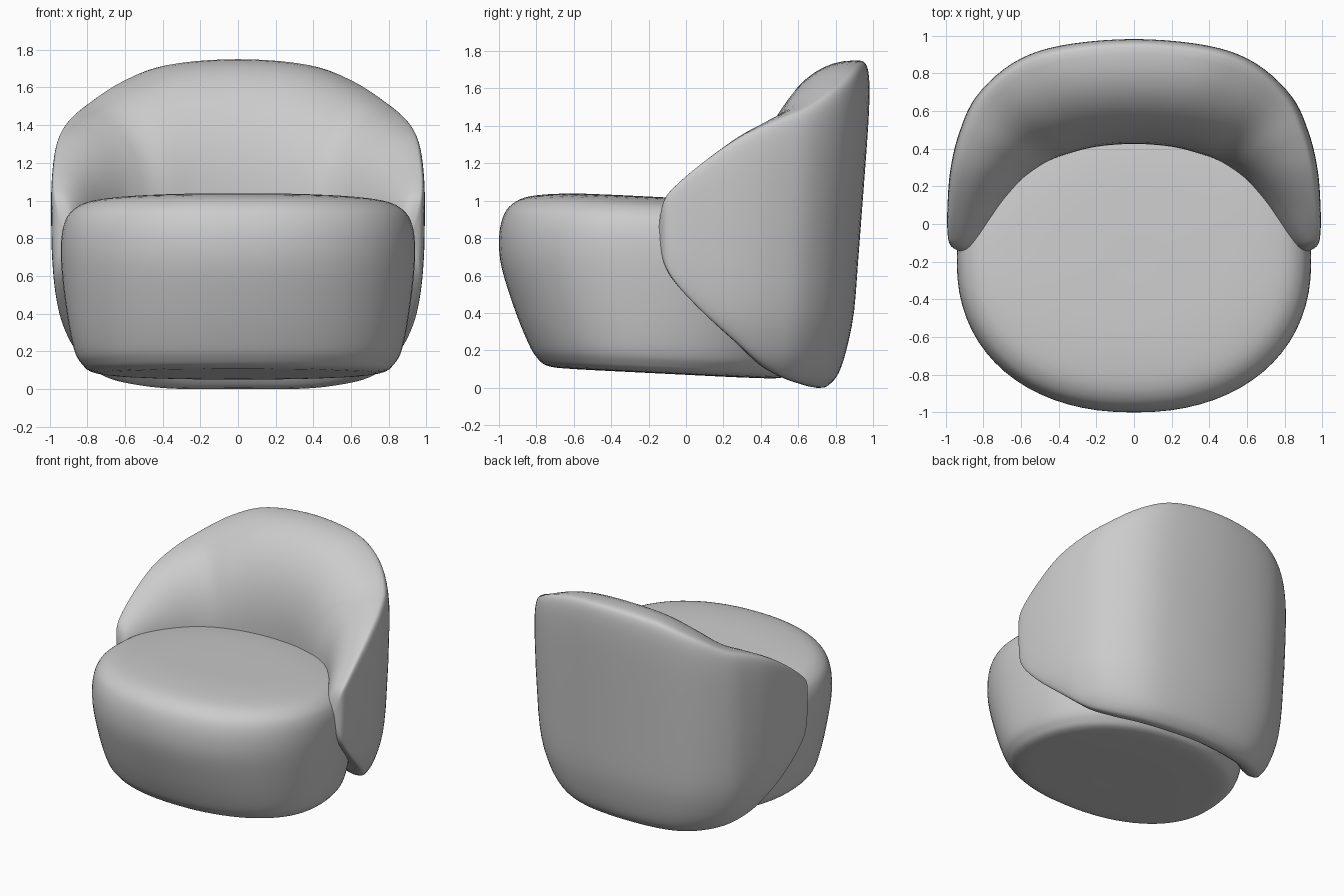
import bpy, math

if "Cube" in bpy.data.objects:
    bpy.data.objects.remove(bpy.data.objects["Cube"])

fabric = bpy.data.materials.new("grey_fabric")
fabric.diffuse_color = (0.6, 0.6, 0.6, 1)
fabric.use_nodes = True
fabric.node_tree.nodes["Principled BSDF"].inputs["Base Color"].default_value = fabric.diffuse_color


def smooth_path(keys, steps):
    """Catmull-Rom interpolation through key tuples of any length."""
    out = []
    n = len(keys)
    for i in range(n - 1):
        p0, p1, p2, p3 = keys[max(i - 1, 0)], keys[i], keys[i + 1], keys[min(i + 2, n - 1)]
        for k in range(steps):
            t = k / steps
            out.append(tuple(
                0.5 * (2 * b + (c - a) * t + (2 * a - 5 * b + 4 * c - d) * t * t
                       + (3 * b - a - 3 * c + d) * t ** 3)
                for a, b, c, d in zip(p0, p1, p2, p3)))
    out.append(tuple(keys[-1]))
    return out


def loft(name, rings):
    """Skin closed rings of equal size and cap both ends."""
    m = len(rings[0])
    verts = [p for r in rings for p in r]
    faces = []
    for i in range(len(rings) - 1):
        for j in range(m):
            k = (j + 1) % m
            faces.append((i * m + j, i * m + k, (i + 1) * m + k, (i + 1) * m + j))
    faces.append(tuple(reversed(range(m))))
    faces.append(tuple(range(len(verts) - m, len(verts))))
    mesh = bpy.data.meshes.new(name)
    mesh.from_pydata(verts, [], faces)
    mesh.materials.append(fabric)
    ob = bpy.data.objects.new(name, mesh)
    bpy.context.collection.objects.link(ob)
    bpy.context.view_layer.objects.active = ob
    ob.select_set(True)
    bpy.ops.object.mode_set(mode='EDIT')
    bpy.ops.mesh.select_all(action='SELECT')
    bpy.ops.mesh.normals_make_consistent(inside=False)
    bpy.ops.object.mode_set(mode='OBJECT')
    bpy.ops.object.shade_smooth_by_angle(angle=math.radians(50))
    ob.select_set(False)
    return ob


def spow(v, e):
    return math.copysign(abs(v) ** e, v)


# Seat: stacked rounded outlines (half width, front depth, height)
seat_keys = [
    (0.05, 0.04, 0.08), (0.55, 0.40, 0.08), (0.76, 0.54, 0.09), (0.83, 0.60, 0.135),
    (0.87, 0.645, 0.21), (0.905, 0.715, 0.38), (0.933, 0.785, 0.60), (0.94, 0.80, 0.75),
    (0.925, 0.78, 0.87), (0.88, 0.73, 0.945), (0.78, 0.63, 0.993), (0.55, 0.43, 1.017),
    (0.25, 0.20, 1.022), (0.02, 0.02, 1.022)]
SEAT_Y = -0.2
rings = []
for a, bf, z in smooth_path(seat_keys, 4):
    ring = []
    for j in range(72):
        t = 2 * math.pi * j / 72
        x = a * spow(math.cos(t), 2 / 2.2)
        dy = spow(math.sin(t), 2 / 2.2) * (bf if math.sin(t) < 0 else 0.94 * a)
        ring.append((x, SEAT_Y + dy, z - 0.05 * dy))
    rings.append(ring)
loft("seat", rings)

# Backrest stations from arm tip to centre:
# outer x, outer y, inner x, inner y, bottom z, top z
half = [
    (0.935, -0.150, 0.915, -0.148, 0.79, 0.86),
    (0.975, -0.120, 0.870, -0.130, 0.66, 1.00),
    (0.990, -0.050, 0.810, -0.060, 0.55, 1.085),
    (0.990, 0.100, 0.700, 0.110, 0.40, 1.21),
    (0.975, 0.300, 0.600, 0.230, 0.25, 1.34),
    (0.930, 0.500, 0.510, 0.300, 0.12, 1.43),
    (0.840, 0.700, 0.440, 0.340, 0.05, 1.51),
    (0.650, 0.875, 0.360, 0.370, 0.015, 1.63),
    (0.400, 0.965, 0.200, 0.410, 0.0, 1.72),
    (0.000, 1.000, 0.000, 0.425, 0.0, 1.75)]
stations = half + [(-s[0], s[1], -s[2], *s[3:]) for s in reversed(half[:-1])]

# Outer wall draws in towards the floor: z, x scale, y scale
LEAN = [(0.0, 0.78, 0.78), (0.05, 0.83, 0.82), (0.1, 0.87, 0.84), (0.2, 0.92, 0.865),
        (0.4, 0.97, 0.9), (0.7, 0.995, 0.922), (1.0, 1.0, 0.945), (1.6, 1.0, 0.99),
        (1.76, 1.0, 1.0)]
lean_curve = smooth_path(LEAN, 8)


def lean(z):
    for p, q in zip(lean_curve, lean_curve[1:]):
        if z <= q[0]:
            t = max(0, (z - p[0]) / (q[0] - p[0]))
            return p[1] + (q[1] - p[1]) * t, p[2] + (q[2] - p[2]) * t
    return lean_curve[-1][1:]


RIM = 0.17  # rim crest position as a share of the thickness
rings = []
for ox, oy, ix, iy, zb, zt in smooth_path(stations, 5):
    zm = zb + 0.6 * (zt - zb)
    ring = []
    for j in range(56):
        t = 2 * math.pi * j / 56
        c, s = math.cos(t), math.sin(t)
        if c >= 0:      # padded inner side
            d, h = RIM + (1 - RIM) * spow(c, 0.95), spow(s, 0.95)
        else:           # flatter outer side
            d, h = RIM - RIM * abs(c) ** 0.45, spow(s, 0.45)
        z = zm + h * ((zt - zm) if h > 0 else (zm - zb))
        lx, ly = lean(z)
        ring.append((ox * lx * (1 - d) + ix * d, oy * ly * (1 - d) + iy * d, z))
    rings.append(ring)
loft("backrest", rings)
